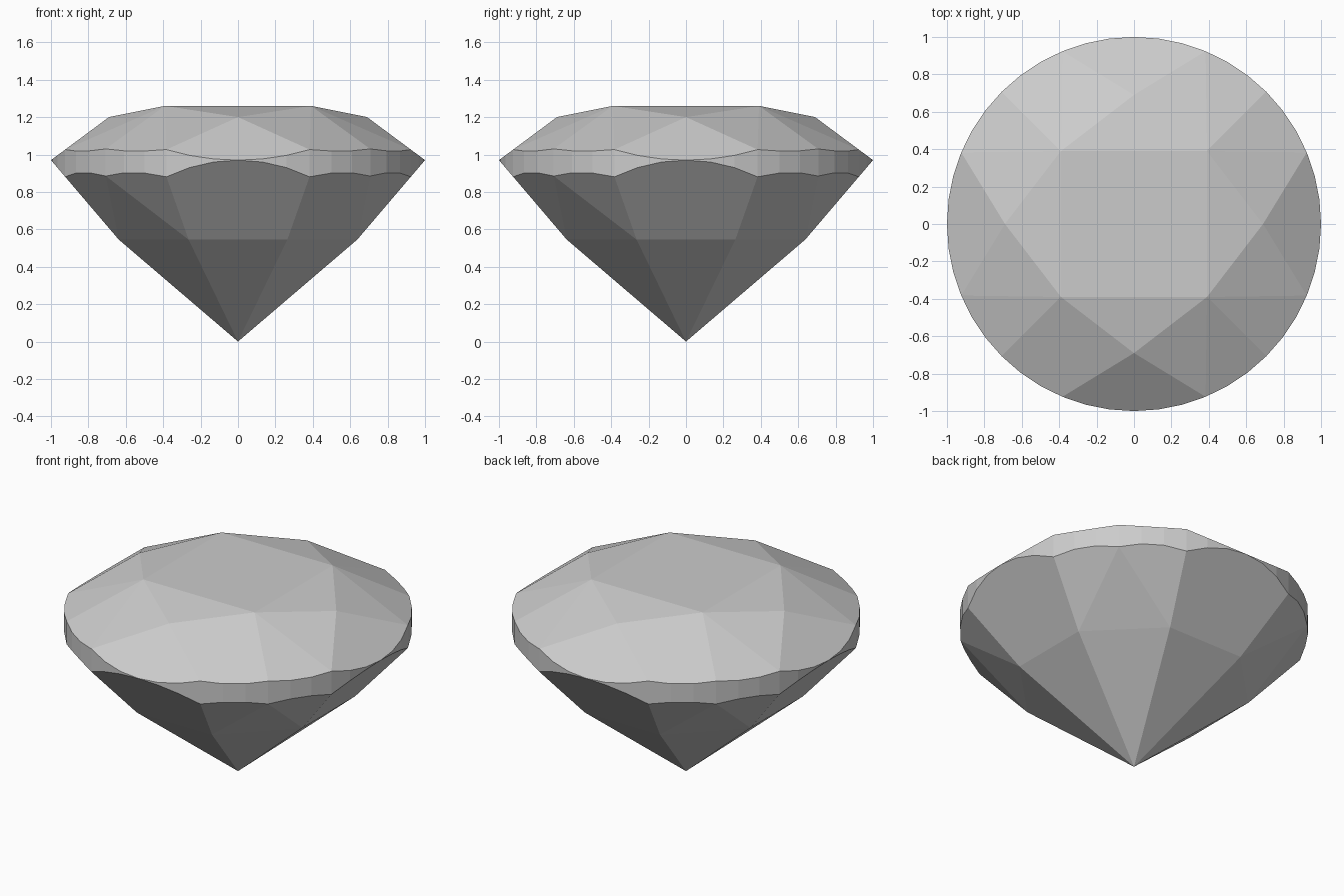
import bpy
import bmesh
from math import radians, degrees, sin, cos
from mathutils import Vector
from mathutils.geometry import intersect_line_plane, normal

SEGMENTS = 48

cube = bpy.data.objects.get("Cube")
if cube:
    bpy.data.objects.remove(cube, do_unlink=True)


def polar(radius, angle, z):
    a = radians(angle)
    return Vector((radius * cos(a), radius * sin(a), z))


def height_on(facet, angle):
    """Height where a facet plane meets the girdle wall at an angle."""
    foot = polar(1, angle, 0)
    return intersect_line_plane(foot, foot + Vector((0, 0, 1)), facet[0], normal(*facet)).z


# Key points of one eighth of the stone; the rest follows by symmetry
table_corner = polar(0.552, 45, 1.26)
star_tip = polar(0.69, 0, 1.2)
girdle_point = polar(1, 0, 0.97)
pavilion_point = polar(0.69, 22.5, 0.545)

# Main and half facets that scallop the girdle, above and below
crown_main = (star_tip, girdle_point, girdle_point + Vector((0, 1, 0)))
pavilion_main = (pavilion_point, girdle_point, girdle_point + Vector((0, 1, 0)))
crown_half = (table_corner, polar(1, 22.5, height_on(crown_main, 22.5)), polar(1, 45, 1.03))
pavilion_half = (pavilion_point, polar(1, 22.5, height_on(pavilion_main, 22.5)),
                 polar(1, 45, 0.885))

points = [Vector((0, 0, 0))]

# Table corners, star tips and pavilion rings
for quarter in range(4):
    points.append(polar(0.552, 45 + 90 * quarter, 1.26))
    points.append(polar(0.69, 90 * quarter, 1.2))
for eighth in range(8):
    points.append(polar(0.69, 22.5 + 45 * eighth, 0.545))
    points.append(polar(0.167, 22.5 + 45 * eighth, 0.132))

# Girdle: upper and lower scalloped edges
for i in range(SEGMENTS):
    angle = 360 * i / SEGMENTS
    fold = min(angle % 90, 90 - angle % 90)
    upper, lower = (crown_main, pavilion_main) if fold < 22.6 else (crown_half, pavilion_half)
    points.append(polar(1, angle, height_on(upper, fold)))
    if fold > 0.01:
        points.append(polar(1, angle, height_on(lower, fold)))

# Skin the convex stone and merge flat facets
bm = bmesh.new()
for p in points:
    bm.verts.new(p)
bmesh.ops.convex_hull(bm, input=bm.verts)
bmesh.ops.dissolve_limit(bm, angle_limit=radians(0.3), verts=bm.verts, edges=bm.edges)
bmesh.ops.recalc_face_normals(bm, faces=bm.faces)
mesh = bpy.data.meshes.new("cut_gem")
bm.to_mesh(mesh)
bm.free()

gem = bpy.data.objects.new("cut_gem", mesh)
bpy.context.collection.objects.link(gem)

# Plain grey material
grey = bpy.data.materials.new("light_grey")
grey.use_nodes = True
color = (0.6, 0.6, 0.6, 1)
grey.diffuse_color = color
grey.node_tree.nodes["Principled BSDF"].inputs["Base Color"].default_value = color
mesh.materials.append(grey)
